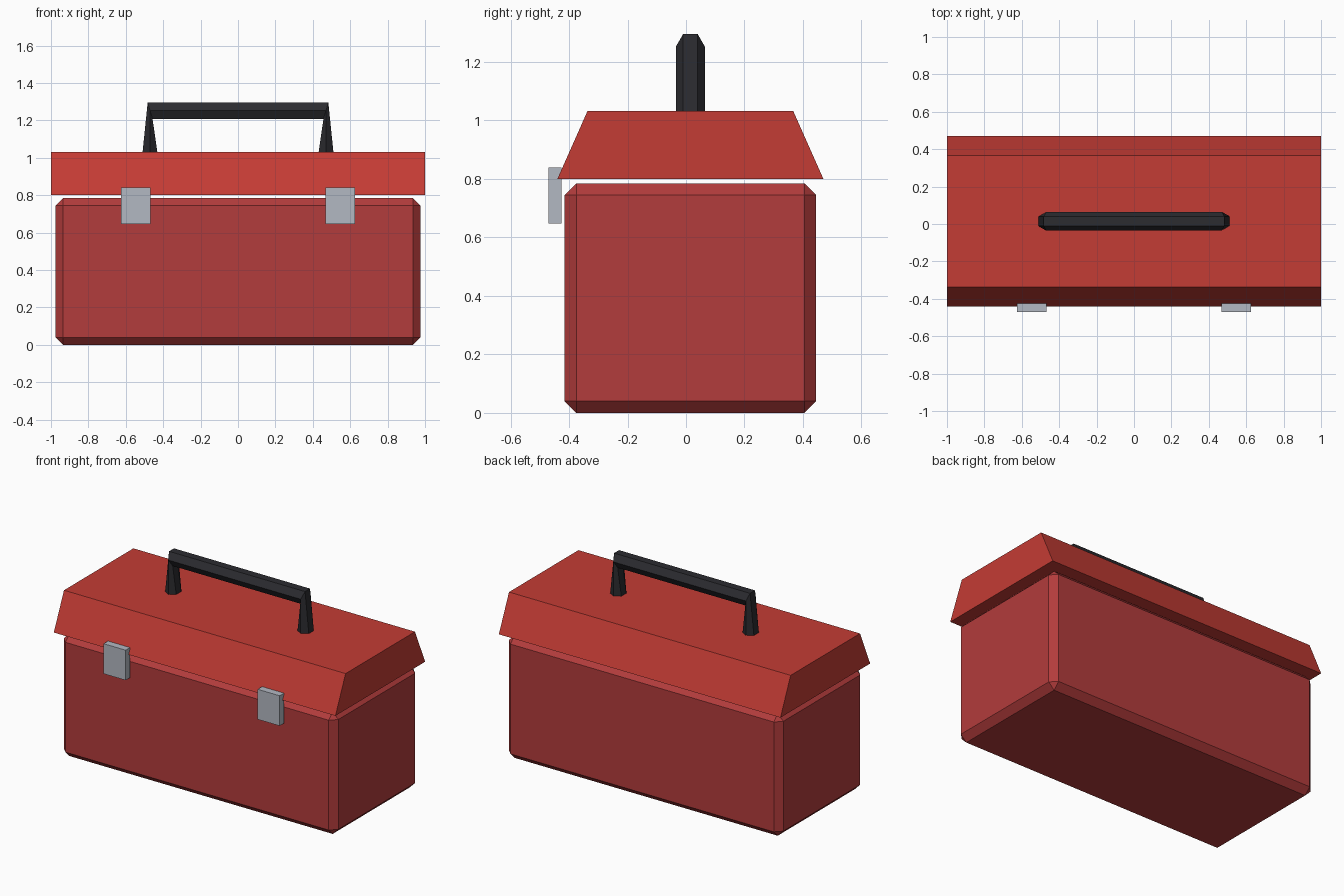
import bpy, bmesh, math
from mathutils import Vector

if "Cube" in bpy.data.objects:
    bpy.data.objects.remove(bpy.data.objects["Cube"])

CY = 0.015  # shared centre line in y


def material(name, rgb):
    m = bpy.data.materials.new(name)
    m.diffuse_color = (*rgb, 1)
    m.use_nodes = True
    m.node_tree.nodes["Principled BSDF"].inputs["Base Color"].default_value = m.diffuse_color
    return m


def finish(name, bm, mat):
    bmesh.ops.recalc_face_normals(bm, faces=bm.faces)
    me = bpy.data.meshes.new(name)
    bm.to_mesh(me)
    bm.free()
    me.materials.append(mat)
    ob = bpy.data.objects.new(name, me)
    bpy.context.collection.objects.link(ob)
    return ob


def box(name, lo, hi, mat):
    lo, hi = Vector(lo), Vector(hi)
    bm = bmesh.new()
    bmesh.ops.create_cube(bm, size=1)
    bmesh.ops.scale(bm, vec=hi - lo, verts=bm.verts)
    bmesh.ops.translate(bm, vec=(lo + hi) / 2, verts=bm.verts)
    return finish(name, bm, mat)


def loft(name, rings, mat):
    """Skin a row of matching closed rings and cap both ends."""
    bm = bmesh.new()
    rows = [[bm.verts.new(p) for p in r] for r in rings]
    n = len(rows[0])
    for a, b in zip(rows, rows[1:]):
        for i in range(n):
            j = (i + 1) % n
            bm.faces.new((a[i], a[j], b[j], b[i]))
    bm.faces.new(rows[0])
    bm.faces.new(rows[-1])
    return finish(name, bm, mat)


body_red = material("body_red", (0.45, 0.045, 0.045))
lid_red = material("lid_red", (0.55, 0.045, 0.035))
black = material("handle_black", (0.025, 0.025, 0.03))
steel = material("latch_steel", (0.45, 0.48, 0.54))

# Body with chamfered edges
body = box("body", (-0.975, CY - 0.43, 0), (0.975, CY + 0.43, 0.785), body_red)
bevel = body.modifiers.new("chamfer", "BEVEL")
bevel.width = 0.04
bevel.segments = 1

# Lid: trapezoid profile extruded along x
profile = [(-0.455, 0.8), (0.455, 0.8), (0.352, 1.032), (-0.352, 1.032)]
loft("lid", [[(x, CY + y, z) for y, z in profile] for x in (-1, 1)], lid_red)

# Two front latches
for side, name in ((-1, "latch_left"), (1, "latch_right")):
    x = side * 0.547
    box(name, (x - 0.078, -0.47, 0.647), (x + 0.078, -0.425, 0.84), steel)


# Handle: hexagonal tube, up one leg, across and down the other
def hexagon(x, z, outward):
    ring = []
    for i in range(6):
        a = math.tau * i / 6
        s = math.sin(a) * 0.05
        ring.append((x + outward[0] * s, CY + 0.05 * math.cos(a), z + outward[1] * s))
    return ring


tilt = 0.3
loft("handle", [
    hexagon(-0.47, 1.0, (-1, 0)),
    hexagon(-0.47, 1.252, (-tilt, 1)),
    hexagon(0.47, 1.252, (tilt, 1)),
    hexagon(0.47, 1.0, (1, 0)),
], black)
